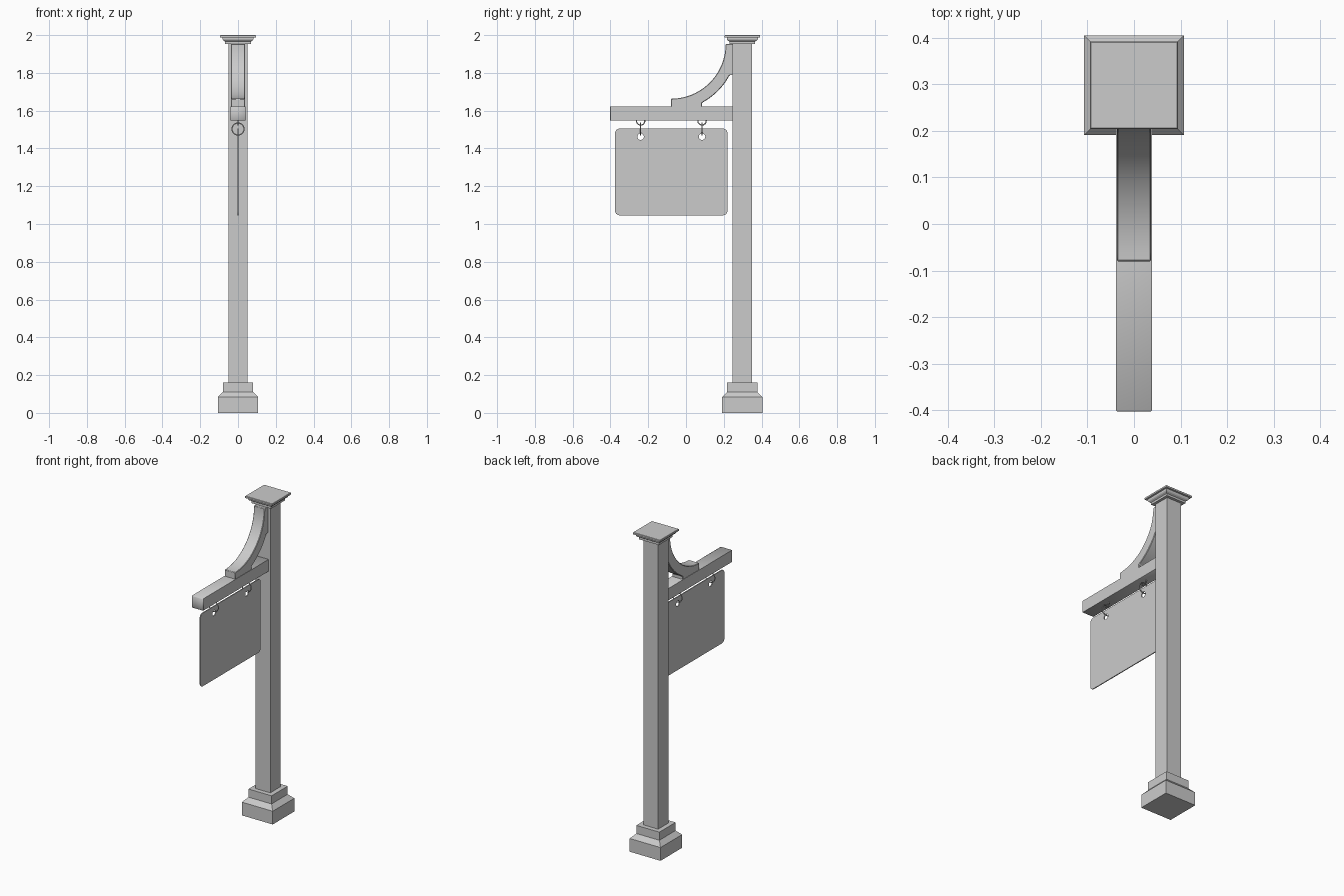
import bpy, bmesh
from math import cos, sin, pi, radians

if "Cube" in bpy.data.objects:
    bpy.data.objects.remove(bpy.data.objects["Cube"])

POST_Y = 0.298


def mesh_object(name, bm):
    me = bpy.data.meshes.new(name)
    bm.to_mesh(me)
    bm.free()
    ob = bpy.data.objects.new(name, me)
    bpy.context.collection.objects.link(ob)
    return ob


def soften(ob, width):
    mod = ob.modifiers.new("Bevel", 'BEVEL')
    mod.width = width
    mod.segments = 1
    mod.limit_method = 'ANGLE'
    mod.angle_limit = radians(40)


def smooth(ob):
    bpy.ops.object.select_all(action='DESELECT')
    ob.select_set(True)
    bpy.context.view_layer.objects.active = ob
    bpy.ops.object.shade_smooth_by_angle(angle=radians(30))


def square_stack(name, profile):
    """Loft of squares around the post axis from (half width, z) pairs."""
    bm = bmesh.new()
    rings = [[bm.verts.new((sx * h, POST_Y + sy * h, z))
              for sx, sy in ((-1, -1), (1, -1), (1, 1), (-1, 1))] for h, z in profile]
    for a, b in zip(rings, rings[1:]):
        for i in range(4):
            j = (i + 1) % 4
            bm.faces.new((a[i], a[j], b[j], b[i]))
    bm.faces.new(rings[0][::-1])
    bm.faces.new(rings[-1])
    return mesh_object(name, bm)


def side_plate(name, loops, half):
    """Plate cut from closed (y, z) outlines, inner ones become holes; thickness along x."""
    cu = bpy.data.curves.new(name, 'CURVE')
    cu.dimensions = '2D'
    cu.fill_mode = 'BOTH'
    cu.extrude = half
    for pts in loops:
        sp = cu.splines.new('POLY')
        sp.points.add(len(pts) - 1)
        for p, (y, z) in zip(sp.points, pts):
            p.co = (y, z, 0, 1)
        sp.use_cyclic_u = True
    tmp = bpy.data.objects.new(name + "_curve", cu)
    bpy.context.collection.objects.link(tmp)
    bpy.context.view_layer.update()
    bm = bmesh.new()
    bm.from_mesh(tmp.to_mesh())
    bpy.data.objects.remove(tmp)
    for v in bm.verts:
        v.co = (v.co.z, v.co.x, v.co.y)
    bmesh.ops.remove_doubles(bm, verts=bm.verts, dist=1e-5)
    bmesh.ops.recalc_face_normals(bm, faces=bm.faces)
    return mesh_object(name, bm)


def arc(cy, cz, r, a0, a1, n):
    return [(cy + r * cos(radians(a0 + (a1 - a0) * i / n)),
             cz + r * sin(radians(a0 + (a1 - a0) * i / n))) for i in range(n + 1)]


# Post, stepped base and stepped cap
square_stack("post", [(0.051, 0.1), (0.051, 1.97)])
square_stack("base", [(0.107, 0), (0.107, 0.083), (0.08, 0.111), (0.08, 0.162)])
square_stack("cap", [(0.068, 1.953), (0.068, 1.966), (0.078, 1.972), (0.082, 1.978),
                     (0.082, 1.988), (0.094, 1.988), (0.094, 1.998), (0.092, 2.0)])

# Horizontal arm
arm = side_plate("arm", [[(-0.403, 1.547), (0.25, 1.547), (0.25, 1.622), (-0.403, 1.622)]], 0.039)
soften(arm, 0.003)

# Curved brace: two concentric arcs with flat feet on the post and the arm
brace = side_plate("brace", [
    [(0.25, 1.953)] + arc(-0.08, 1.953, 0.29, 0, -90, 20)
    + [(-0.08, 1.618), (0.085, 1.618)]
    + arc(-0.08, 1.953, 0.352, -62, -28, 10) + [(0.25, 1.792)]], 0.037)
soften(brace, 0.003)
smooth(brace)

# Hanging board with rounded corners and two holes
HANG = (-0.24, 0.085)
Y0, Y1, Z0, Z1, R = -0.376, 0.22, 1.046, 1.505, 0.025
outline = (arc(Y1 - R, Z1 - R, R, 0, 90, 6) + arc(Y0 + R, Z1 - R, R, 90, 180, 6)
           + arc(Y0 + R, Z0 + R, R, 180, 270, 6) + arc(Y1 - R, Z0 + R, R, 270, 360, 6))
holes = [arc(y, 1.462, 0.017, 0, 345, 23) for y in HANG]
side_plate("sign_board", [outline] + holes, 0.003)

# Eye hooks under the arm and rings through the board
for i, y in enumerate(HANG, 1):
    for name, z, rad, wire, rot in (("eye_hook", 1.546, 0.022, 0.003, (0, pi / 2, 0)),
                                    ("ring", 1.503, 0.032, 0.003, (pi / 2, 0, 0))):
        bpy.ops.mesh.primitive_torus_add(major_radius=rad, minor_radius=wire,
                                         major_segments=32, minor_segments=8,
                                         location=(0, y, z), rotation=rot)
        ob = bpy.context.object
        ob.name = f"{name}_{i}"
        smooth(ob)
